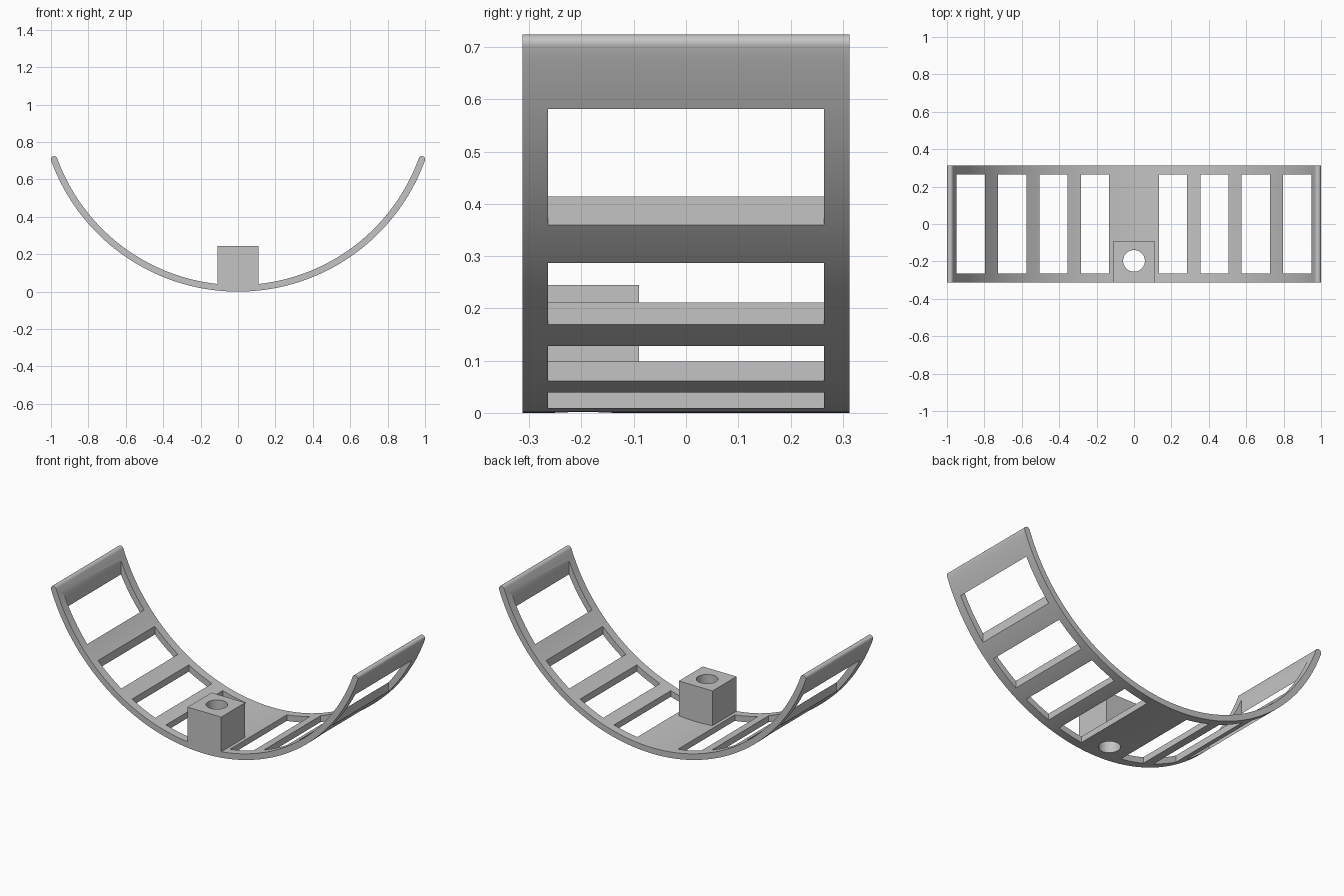
import bpy, bmesh
from math import sin, cos, pi, asin, radians

cube = bpy.data.objects.get("Cube")
if cube:
    bpy.data.objects.remove(cube, do_unlink=True)

R_OUT, R_IN = 1.063, 1.028
CENTRE_Z = R_OUT
HALF_DEPTH = 0.313

grey = bpy.data.materials.new("plain grey")
grey.use_nodes = True
colour = (0.55, 0.55, 0.55, 1)
grey.diffuse_color = colour
grey.node_tree.nodes["Principled BSDF"].inputs["Base Color"].default_value = colour


def arc(radius, start, end, steps):
    """Points (x, z) around the cradle centre, angle 0 pointing down."""
    angles = [start + (end - start) * i / steps for i in range(steps + 1)]
    return [(radius * sin(a), CENTRE_Z - radius * cos(a)) for a in angles]


def extrude_profile(name, profile, y0, y1):
    bm = bmesh.new()
    face = bm.faces.new([bm.verts.new((x, y0, z)) for x, z in profile])
    moved = bmesh.ops.extrude_face_region(bm, geom=[face])["geom"]
    verts = [v for v in moved if isinstance(v, bmesh.types.BMVert)]
    bmesh.ops.translate(bm, verts=verts, vec=(0, y1 - y0, 0))
    bmesh.ops.recalc_face_normals(bm, faces=bm.faces)
    mesh = bpy.data.meshes.new(name)
    bm.to_mesh(mesh)
    bm.free()
    obj = bpy.data.objects.new(name, mesh)
    bpy.context.collection.objects.link(obj)
    mesh.materials.append(grey)
    return obj


def cut(target, cutter):
    bpy.context.view_layer.objects.active = target
    mod = target.modifiers.new("cut", 'BOOLEAN')
    mod.operation, mod.solver, mod.object = 'DIFFERENCE', 'EXACT', cutter
    bpy.ops.object.modifier_apply(modifier=mod.name)


# Curved band with rounded ends
mid, cap = (R_OUT + R_IN) / 2, (R_OUT - R_IN) / 2
end = asin(0.983 / mid)


def round_end(angle, side):
    cx, cz = mid * sin(angle), CENTRE_Z - mid * cos(angle)
    points = []
    for i in range(1, 10):
        t = pi * i / 10
        radial, along = side * cap * cos(t), side * cap * sin(t)
        points.append((cx + radial * sin(angle) + along * cos(angle),
                       cz - radial * cos(angle) + along * sin(angle)))
    return points


profile = arc(R_OUT, -end, end, 96) + round_end(end, 1)
profile += arc(R_IN, end, -end, 96) + round_end(-end, -1)
cradle = extrude_profile("cradle_band", profile, -HALF_DEPTH, HALF_DEPTH)

# Slots cut straight down, leaving the cross slats
for side in (-1, 1):
    for i in range(4):
        a = side * (0.133 + 0.2213 * i)
        b = a + side * 0.151
        slot = extrude_profile("slot_cutter", [(a, -1), (b, -1), (b, 2), (a, 2)],
                               -0.264, 0.264)
        cut(cradle, slot)
        bpy.data.objects.remove(slot, do_unlink=True)

# Block seated on the band at the front
half = 0.11
bed = R_IN + 0.005
seat = asin(half / bed)
block = extrude_profile("socket_block",
                        arc(bed, -seat, seat, 16) + [(half, 0.245), (-half, 0.245)],
                        -HALF_DEPTH, -0.09)

# Round hole through block and band
bpy.ops.mesh.primitive_cylinder_add(vertices=48, radius=0.058, depth=2,
                                    location=(0, -0.197, 0))
drill = bpy.context.object
drill.data.materials.append(grey)
for part in (cradle, block):
    cut(part, drill)
bpy.data.objects.remove(drill, do_unlink=True)

# Smooth curves, sharp edges
for part in (cradle, block):
    bpy.ops.object.select_all(action='DESELECT')
    part.select_set(True)
    bpy.context.view_layer.objects.active = part
    bpy.ops.object.shade_smooth_by_angle(angle=radians(30))
